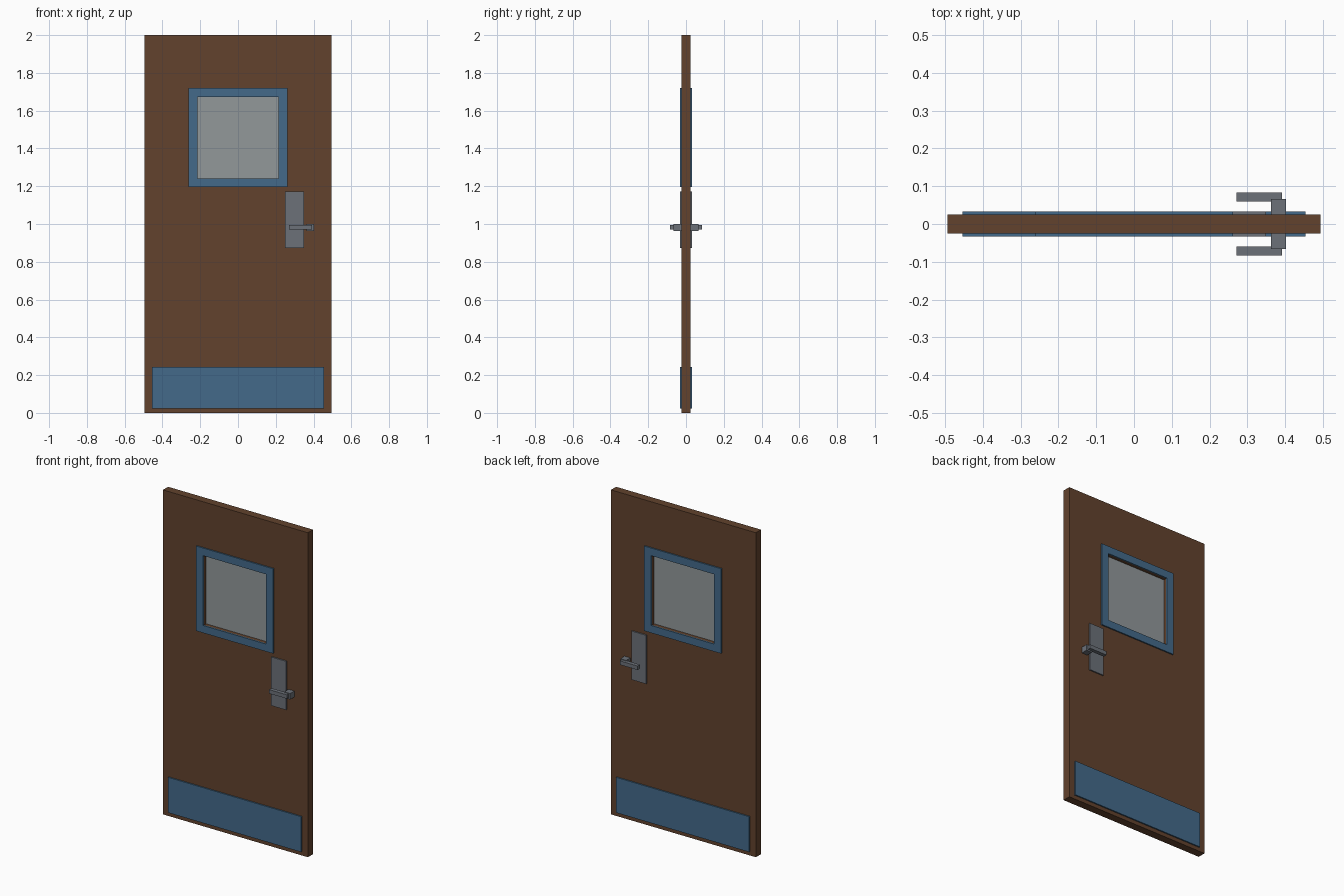
import bpy, bmesh

if "Cube" in bpy.data.objects:
    bpy.data.objects.remove(bpy.data.objects["Cube"])


def material(name, rgb):
    m = bpy.data.materials.new(name)
    # sRGB to linear
    lin = [(c / 255 / 12.92) if c < 10 else ((c / 255 + 0.055) / 1.055) ** 2.4 for c in rgb]
    m.diffuse_color = (*lin, 1)
    m.use_nodes = True
    m.node_tree.nodes["Principled BSDF"].inputs["Base Color"].default_value = m.diffuse_color
    return m


wood = material("brown wood", (98, 66, 45))
blue = material("blue trim", (67, 106, 138))
steel = material("grey steel", (108, 113, 121))
glass = material("pale glass", (146, 152, 154))


def finish(name, bm, mat):
    bmesh.ops.recalc_face_normals(bm, faces=bm.faces)
    me = bpy.data.meshes.new(name)
    bm.to_mesh(me)
    bm.free()
    me.materials.append(mat)
    ob = bpy.data.objects.new(name, me)
    bpy.context.collection.objects.link(ob)
    return ob


def box(name, x, y, z, mat):
    """Box from (min, max) ranges."""
    bm = bmesh.new()
    bmesh.ops.create_cube(bm, size=1)
    for v in bm.verts:
        v.co = [r[0] if c < 0 else r[1] for c, r in zip(v.co, (x, y, z))]
    return finish(name, bm, mat)


def ring(name, outer, inner, y, mat):
    """Rectangular panel with a rectangular hole; rects are x0, x1, z0, z1."""
    bm = bmesh.new()
    loops = []
    for x0, x1, z0, z1 in (outer, inner):
        for yy in y:
            loops.append([bm.verts.new((a, yy, b)) for a, b in
                          ((x0, z0), (x1, z0), (x1, z1), (x0, z1))])
    of, ob, nf, nb = loops
    for a, b in ((of, nf), (ob, nb), (of, ob), (nf, nb)):
        for i in range(4):
            j = (i + 1) % 4
            bm.faces.new((a[i], a[j], b[j], b[i]))
    return finish(name, bm, mat)


# Door leaf with window opening, and the pane
opening = (-0.214, 0.214, 1.242, 1.672)
ring("door_leaf", (-0.494, 0.494, 0, 2), opening, (-0.025, 0.025), wood)
box("window_pane", opening[:2], (-0.005, 0.005), opening[2:], glass)

# Trim and hardware on both faces
for side, s in (("front", -1), ("back", 1)):
    def span(a, b):
        return tuple(sorted((s * a, s * b)))
    ring(side + "_window_frame", (-0.262, 0.262, 1.196, 1.719), opening,
         span(0.025, 0.033), blue)
    box(side + "_kick_plate", (-0.454, 0.454), span(0.025, 0.033), (0.024, 0.242), blue)
    box(side + "_lock_plate", (0.249, 0.350), span(0.025, 0.033), (0.872, 1.172), steel)
    box(side + "_handle_post", (0.362, 0.402), span(0.025, 0.066), (0.963, 1.0), steel)
    box(side + "_handle_lever", (0.271, 0.392), span(0.060, 0.084), (0.972, 0.996), steel)
